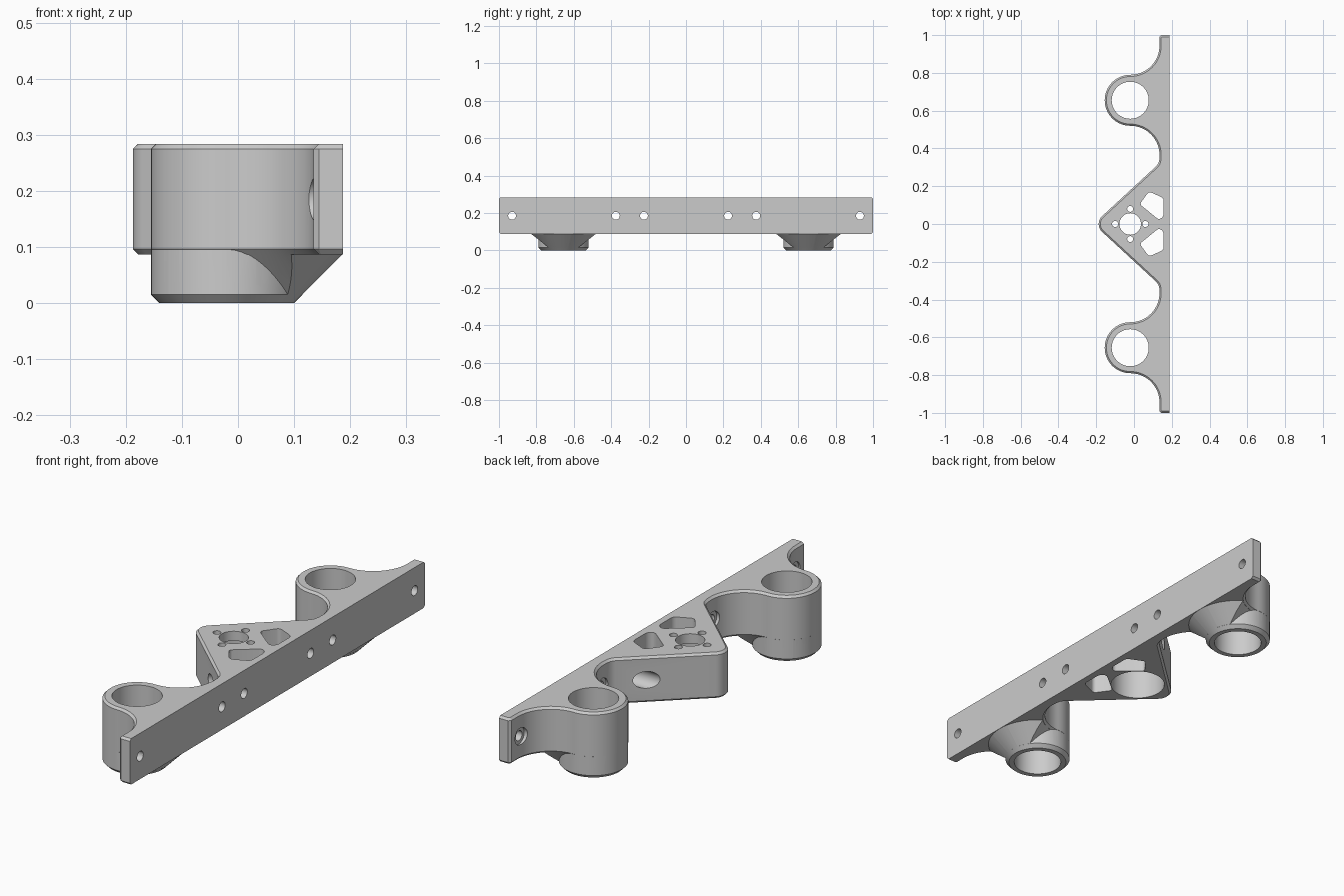
import bpy, bmesh
from math import sin, cos, radians, pi
from mathutils import Vector

if "Cube" in bpy.data.objects:
    bpy.data.objects.remove(bpy.data.objects["Cube"])

TOP, BOTTOM, FACE = 0.284, 0.087, 0.187   # plate top, plate underside, flat mounting face
CX, TUBE_Y = -0.02, 0.655                 # tube centres
TUBE_R, FILLET_R = 0.135, 0.155
FILLET_D = TUBE_R + FILLET_R
CHAMFER = 0.009

grey = bpy.data.materials.new("plain_grey")
grey.use_nodes = True
grey.diffuse_color = (0.6, 0.6, 0.6, 1)
grey.node_tree.nodes["Principled BSDF"].inputs["Base Color"].default_value = (0.6, 0.6, 0.6, 1)


def loft(name, rings, rounding=0):
    """Closed solid through rings of points, optionally rounding its long edges."""
    bm = bmesh.new()
    loops = [[bm.verts.new(p) for p in ring] for ring in rings]
    n = len(loops[0])
    for low, high in zip(loops, loops[1:]):
        for i in range(n):
            j = (i + 1) % n
            bm.faces.new((low[i], low[j], high[j], high[i]))
    bm.faces.new(loops[0][::-1])
    bm.faces.new(loops[-1])
    bmesh.ops.recalc_face_normals(bm, faces=bm.faces[:])
    if rounding:
        long_edges = [e for e in bm.edges if abs(e.verts[0].co.z - e.verts[1].co.z) > 0.1]
        bmesh.ops.bevel(bm, geom=long_edges, offset=rounding, segments=4,
                        profile=0.5, affect='EDGES')
    mesh = bpy.data.meshes.new(name)
    bm.to_mesh(mesh)
    bm.free()
    mesh.materials.append(grey)
    obj = bpy.data.objects.new(name, mesh)
    bpy.context.scene.collection.objects.link(obj)
    return obj


def at_height(outline, z):
    return [(x, y, z) for x, y in outline]


def lathe(name, profile, centre, axis="z", n=64):
    """Solid of revolution from (radius, distance along axis) pairs."""
    rings = []
    for r, h in profile:
        circle = [(r * cos(2 * pi * i / n), r * sin(2 * pi * i / n)) for i in range(n)]
        rings.append([Vector(centre) + Vector((a, b, h) if axis == "z" else (h, a, b))
                      for a, b in circle])
    return loft(name, rings)


def box(name, x0, x1, y):
    outline = [(x0, y - 0.4), (x1, y - 0.4), (x1, y + 0.4), (x0, y + 0.4)]
    return loft(name, [at_height(outline, -0.1), at_height(outline, 0.3)])


def combine(target, tool, operation):
    mod = target.modifiers.new(operation.lower(), 'BOOLEAN')
    mod.operation, mod.solver, mod.object = operation, 'EXACT', tool
    bpy.context.view_layer.objects.active = target
    bpy.ops.object.modifier_apply(modifier=mod.name)
    bpy.data.objects.remove(tool)


def arc(cx, cy, r, start, end, n):
    angles = [radians(start + (end - start) * i / n) for i in range(n + 1)]
    return [(cx + r * cos(a), cy + r * sin(a)) for a in angles]


def inset(outline, d):
    """Move every side inward by d, except the flat mounting face."""
    points = [Vector(p) for p in outline]
    sides = []
    for a, b in zip(points, points[1:] + points[:1]):
        step = (b - a).normalized()
        on_face = min(a.x, b.x) > FACE - 0.001
        sides.append((Vector((-step.y, step.x)), 0 if on_face else d))
    moved = []
    for i, p in enumerate(points):
        (n1, d1), (n2, d2) = sides[i - 1], sides[i]
        shift = (n1 + n2) * d / (1 + n1.dot(n2)) if d1 == d2 else n1 * d1 + n2 * d2
        moved.append(tuple(p + shift))
    return moved


# Plate outline: bar end, fillet, tube, fillet, diagonal, rounded nose, then mirrored
half = [(FACE, 1.0), (0.144, 1.0), (0.135, 0.991)]
half += arc(CX, TUBE_Y + FILLET_D, FILLET_R, 0, -90, 20)
half += arc(CX, TUBE_Y, TUBE_R, 90, 270, 32)[1:]
half += arc(CX, TUBE_Y - FILLET_D, FILLET_R, 90, 0, 20)[1:]
half += [(0.134, 0.341), (0.130, 0.323), (0.121, 0.309)]
half += arc(-0.13, 0, 0.057, 133, 180, 8)
outline = half + [(x, -y) for x, y in reversed(half[:-1])]
narrow = inset(outline, CHAMFER)

bracket = loft("mount_bracket", [at_height(narrow, BOTTOM),
                                 at_height(outline, BOTTOM + CHAMFER),
                                 at_height(outline, TOP - CHAMFER),
                                 at_height(narrow, TOP)])

for s in (1, -1):
    y = s * TUBE_Y
    # Conical gusset under the plate, hollowed by the widening fillets
    gusset = lathe("gusset", [(0.1215, 0.002), (0.2145, 0.095)], (CX, y, 0))
    for t in (1, -1):
        side = lathe("fillet_cutter", [(0.272, -0.02), (0.132, 0.12)],
                     (CX, y + t * FILLET_D, 0), "z", 80)
        combine(gusset, side, 'DIFFERENCE')
    combine(gusset, box("back_cutter", -0.5, CX, y), 'DIFFERENCE')
    combine(gusset, box("face_cutter", FACE - 0.0005, 0.5, y), 'DIFFERENCE')
    # Tube reaching below the plate
    tube = lathe("tube", [(0.12, 0), (0.1348, 0.015), (0.1348, 0.2)], (CX, y, 0))
    combine(tube, gusset, 'UNION')
    combine(bracket, tube, 'UNION')

for s in (1, -1):
    # Tube bore
    combine(bracket, lathe("bore", [(0.098, -0.1), (0.098, 0.4)], (CX, s * TUBE_Y, 0)),
            'DIFFERENCE')
    # Counterbored bolt holes through the mounting face
    for y in (0.93, 0.375, 0.225):
        bolt = lathe("bolt_hole", [(0.036, -0.3), (0.036, 0.142), (0.021, 0.142), (0.021, 0.3)],
                     (0, s * y, 0.185), "x", 32)
        combine(bracket, bolt, 'DIFFERENCE')

# Central pocket from below with the shaft hole in its roof
combine(bracket, lathe("pocket", [(0.112, -0.1), (0.112, 0.243), (0.057, 0.243), (0.057, 0.4)],
                       (CX, 0, 0)), 'DIFFERENCE')

# Four screw holes around the shaft hole
for i in range(4):
    a = i * pi / 2
    screw = lathe("screw_hole", [(0.016, 0.2), (0.016, 0.4)],
                  (CX + 0.08 * cos(a), 0.08 * sin(a), 0), "z", 24)
    combine(bracket, screw, 'DIFFERENCE')

# Rounded lightening windows
window = [(0.03, 0.105), (0.079, 0.172), (0.157, 0.137), (0.157, 0.04), (0.132, 0.022)]
for s in (1, -1):
    shape = [(x, s * y) for x, y in window]
    cutter = loft("window_cutter", [at_height(shape, -0.1), at_height(shape, 0.4)], 0.014)
    combine(bracket, cutter, 'DIFFERENCE')

# Smooth curves, crisp edges
bpy.ops.object.select_all(action='DESELECT')
bracket.select_set(True)
bpy.context.view_layer.objects.active = bracket
bpy.ops.object.shade_smooth_by_angle(angle=radians(25))
